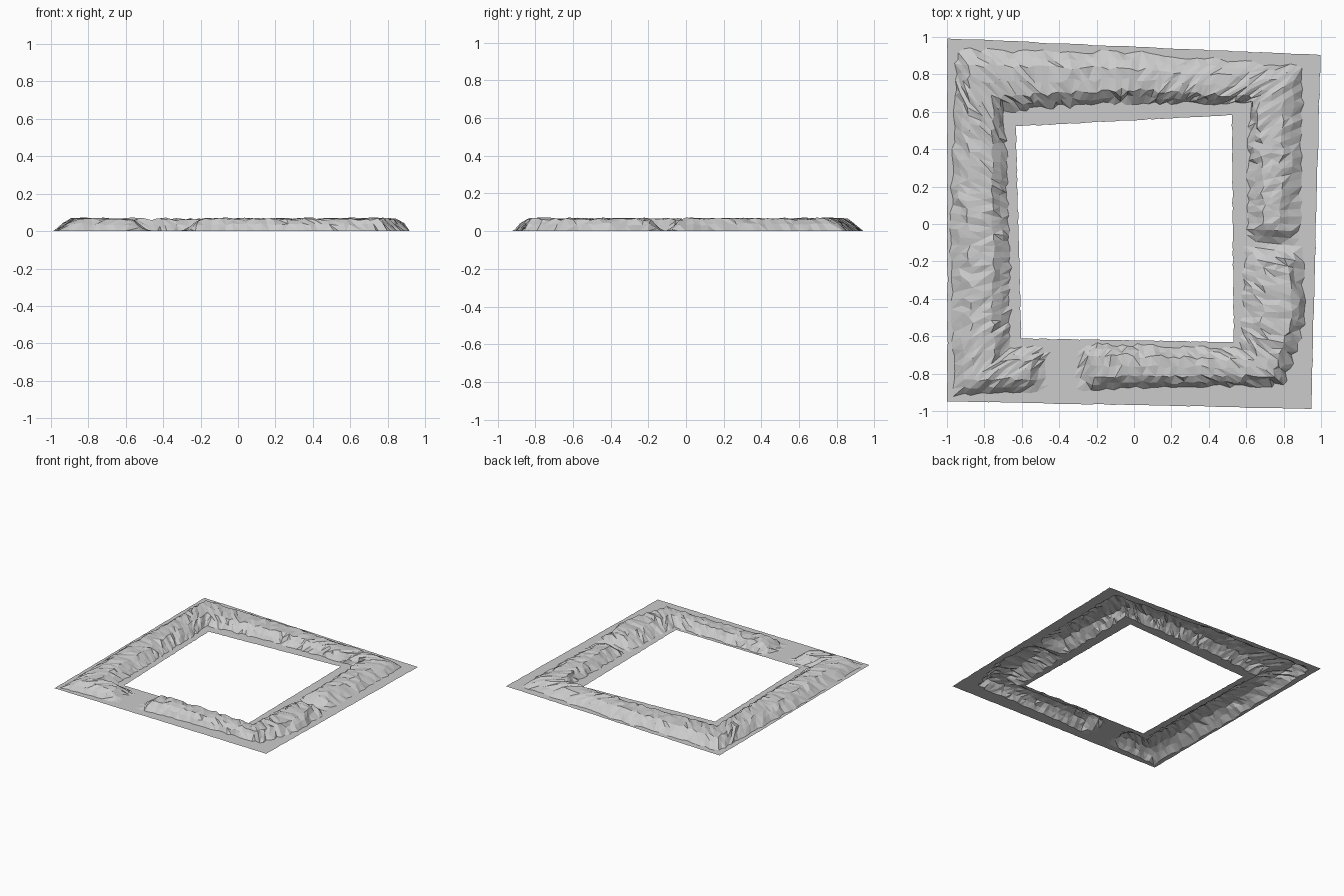
import bpy, bmesh, random
from mathutils import Vector

if "Cube" in bpy.data.objects:
    bpy.data.objects.remove(bpy.data.objects["Cube"])

random.seed(7)

# Plan corners clockwise from front left
OUTER = [Vector(c) for c in ((-1, -.95, 0), (-1, .995, 0), (1, .905, 0), (.95, -.99, 0))]
INNER = [Vector(c) for c in ((-.6, -.61, 0), (-.63, .52, 0), (.52, .58, 0), (.53, -.63, 0))]

# Bank profile: position round the square -> outer foot, outer crest, inner crest, inner foot
PROFILE = [
    (0, .10, .35, .62, .85),
    (.5, .05, .30, .64, .87),
    (1, .14, .31, .67, .82),
    (1.5, .08, .30, .58, .76),
    (2, .20, .42, .70, .80),
    (2.5, .20, .44, .62, .82),
    (2.75, .10, .25, .60, .88),
    (3, .36, .50, .72, .90),
    (3.6, .24, .42, .77, .93),
    (4, .10, .35, .62, .85),
]
CREST = .065
PER_SIDE = 44


def profile_at(s):
    for a, b in zip(PROFILE, PROFILE[1:]):
        if a[0] <= s <= b[0]:
            f = (s - a[0]) / (b[0] - a[0])
            return [u + (v - u) * f for u, v in zip(a[1:], b[1:])]


def gap_factor(p):
    """0 inside the two entrances, 1 away from them."""
    d = 1
    if p.y < -.6:
        d = (abs(p.x + .385) - .11) / .07   # front entrance
    elif p.x > .5:
        d = (abs(p.y + .11) - .02) / .06    # right-hand entrance
    return max(0, min(1, d))


def cross_section(s):
    """Vertices across the bank, from outer edge to inner edge."""
    side, u = int(s), s % 1
    nxt = (side + 1) % 4
    outer = OUTER[side].lerp(OUTER[nxt], u)
    inner = INNER[side].lerp(INNER[nxt], u)
    fo, co, ci, fi = profile_at(s)
    rows = [(0, 0), (fo, 0), ((fo + co) / 2, .55), (co, .95), ((co + ci) / 2, 1),
            (ci, .95), ((ci + fi) / 2, .5), (fi, 0), (1, 0)]
    pts = []
    for t, z in rows:
        if 0 < t < 1:
            t += random.uniform(-.03, .03)       # rough bank
        else:
            t += random.uniform(0, .012) * (1 - 2 * t)   # ragged border
        p = outer.lerp(inner, t)
        z *= gap_factor(p)
        p.z = z * CREST + (random.uniform(-.006, .008) if z > .3 else 0)
        pts.append(p)
    return pts


# Skin the ring as a single open sheet of faceted triangles
bm = bmesh.new()
rings = [[bm.verts.new(p) for p in cross_section(i / PER_SIDE)] for i in range(4 * PER_SIDE)]
for a, b in zip(rings, rings[1:] + rings[:1]):
    for k in range(len(a) - 1):
        q = [a[k], b[k], b[k + 1], a[k + 1]]
        r = random.randint(0, 1)                 # random diagonal
        q = q[r:] + q[:r]
        bm.faces.new((q[0], q[1], q[2]))
        bm.faces.new((q[0], q[2], q[3]))
bm.normal_update()
if sum(f.normal.z for f in bm.faces) < 0:
    bmesh.ops.reverse_faces(bm, faces=bm.faces)

mesh = bpy.data.meshes.new("earth_rampart")
bm.to_mesh(mesh)
bm.free()
rampart = bpy.data.objects.new("earth_rampart", mesh)
bpy.context.collection.objects.link(rampart)
